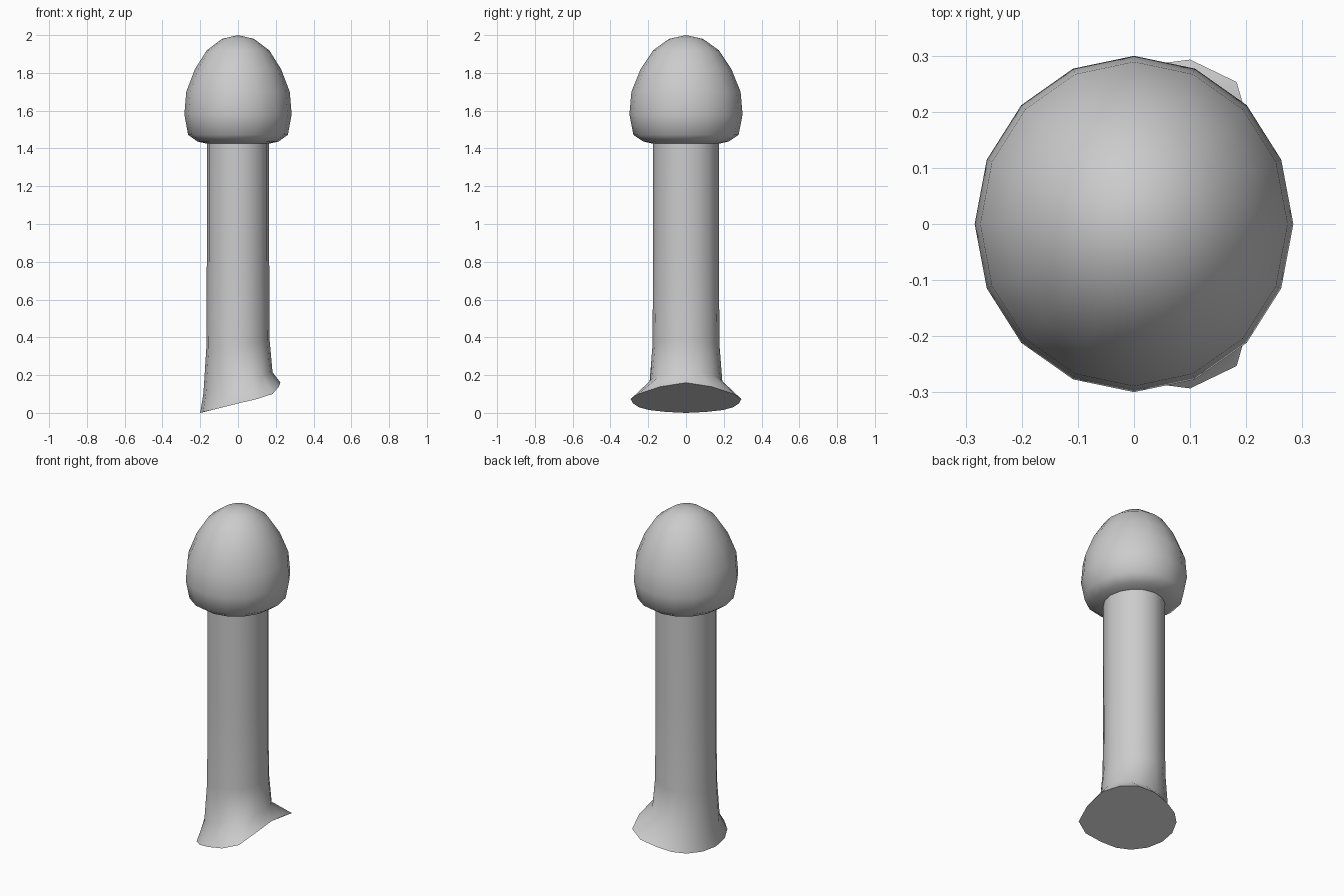
import bpy, bmesh, math

if "Cube" in bpy.data.objects:
    bpy.data.objects.remove(bpy.data.objects["Cube"])

SIDES = 16
Y_SCALE = 1.055   # cross-section is slightly wider in y


def oval(r, z, tilt=0.0):
    """Ring of points; tilt raises the +x side."""
    pts = []
    for i in range(SIDES):
        a = 2 * math.pi * i / SIDES
        pts.append((r * math.cos(a), r * Y_SCALE * math.sin(a), z + tilt * math.cos(a)))
    return pts


# slanted, flared foot outline: half of it, from +x round to -x
foot_half = [(0.225, 0, 0.16), (0.215, 0.14, 0.138), (0.183, 0.253, 0.10),
             (0.10, 0.293, 0.073), (0.0, 0.28, 0.05), (-0.08, 0.25, 0.03),
             (-0.14, 0.195, 0.015), (-0.185, 0.105, 0.005), (-0.20, 0, 0)]
foot = foot_half + [(x, -y, z) for x, y, z in foot_half[-2:0:-1]]

# foot, shaft, then rounded head
rings = [foot, oval(0.183, 0.16, 0.055), oval(0.168, 0.36, 0.02)]
profile = [(0.165, 0.85), (0.165, 1.425), (0.215, 1.437), (0.264, 1.472),
           (0.284, 1.58), (0.274, 1.70), (0.228, 1.82), (0.165, 1.92), (0.085, 1.98)]
rings += [oval(r, z) for r, z in profile]

bm = bmesh.new()
loops = [[bm.verts.new(p) for p in ring] for ring in rings]
for low, high in zip(loops, loops[1:]):
    for i in range(SIDES):
        j = (i + 1) % SIDES
        bm.faces.new((low[i], low[j], high[j], high[i]))

# crown and flat underside
tip = bm.verts.new((0, 0, 2.0))
for i in range(SIDES):
    bm.faces.new((loops[-1][i], loops[-1][(i + 1) % SIDES], tip))
bm.faces.new(loops[0][::-1])
bmesh.ops.recalc_face_normals(bm, faces=bm.faces[:])

mesh = bpy.data.meshes.new("round_headed_peg")
bm.to_mesh(mesh)
bm.free()
peg = bpy.data.objects.new("round_headed_peg", mesh)
bpy.context.collection.objects.link(peg)
bpy.context.view_layer.objects.active = peg
peg.select_set(True)
bpy.ops.object.shade_smooth_by_angle(angle=math.radians(75))
